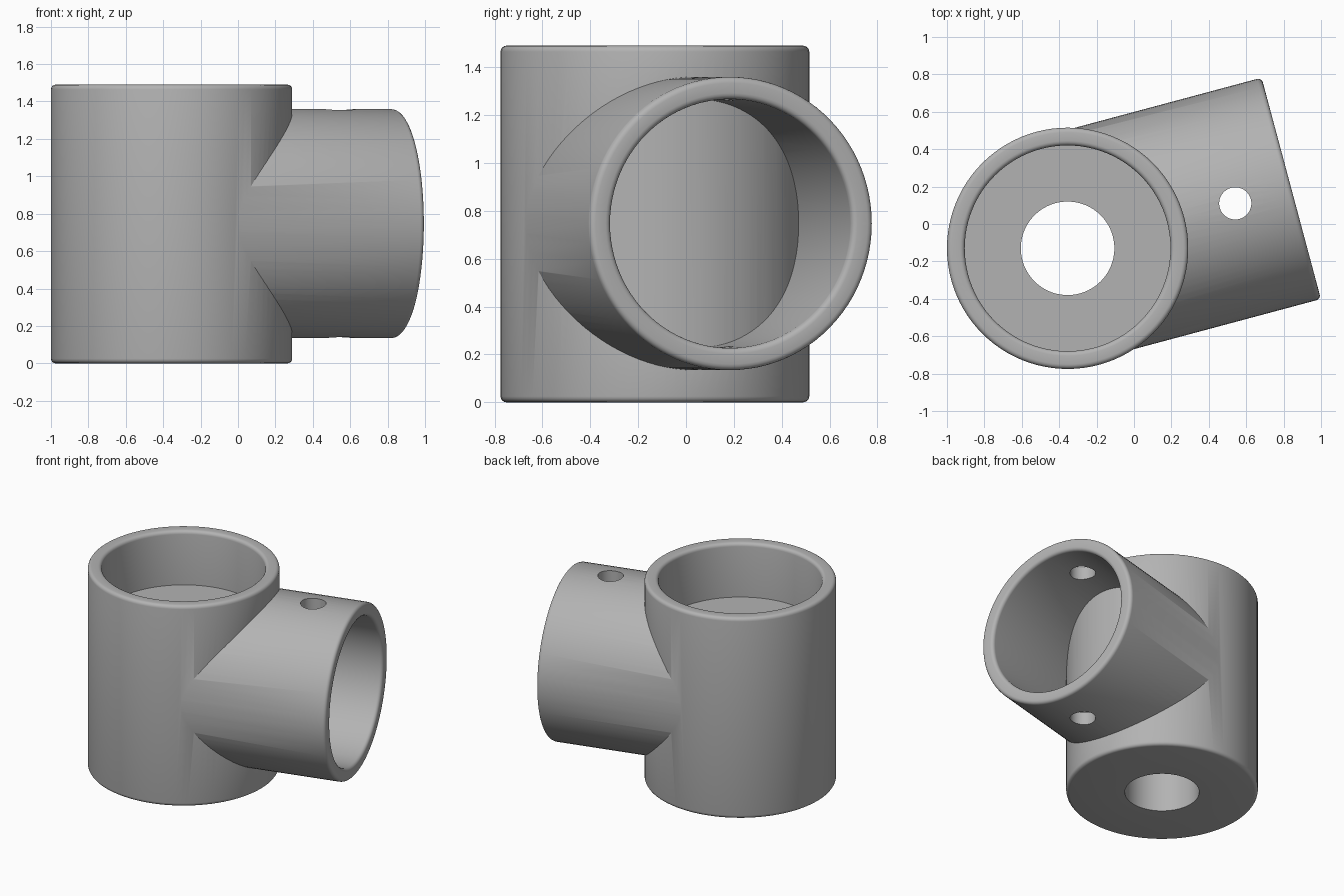
import bpy, bmesh
from math import cos, sin, pi, radians
from mathutils import Vector, Matrix

if "Cube" in bpy.data.objects:
    bpy.data.objects.remove(bpy.data.objects["Cube"], do_unlink=True)

SEGMENTS = 96
AXIS = Vector((-0.355, -0.13, 0))      # centre line of the upright socket
HEIGHT, MID = 1.49, 0.747
ANGLE = radians(15)                    # sideways turn of the branch
REACH = 1.238
EDGE = 0.025

grey = bpy.data.materials.new("plain grey")
grey.use_nodes = True
colour = (0.45, 0.45, 0.45, 1)
grey.diffuse_color = colour
grey.node_tree.nodes["Principled BSDF"].inputs["Base Color"].default_value = colour


def rounded(profile):
    """Turn (radius, height, rounding) corners into a closed outline."""
    points = []
    for i, (r, z, rounding) in enumerate(profile):
        here = Vector((r, z))
        if not rounding:
            points.append(here)
            continue
        before = Vector(profile[i - 1][:2])
        after = Vector(profile[(i + 1) % len(profile)][:2])
        a = (before - here).normalized() * rounding
        b = (after - here).normalized() * rounding
        for k in range(5):
            t = k / 4 * pi / 2
            points.append(here + a * (1 - sin(t)) + b * (1 - cos(t)))
    return points


def ring(name, profile, matrix):
    """Revolve a closed outline into a hollow solid."""
    outline = rounded(profile)
    bm = bmesh.new()
    loops = []
    for s in range(SEGMENTS):
        t = 2 * pi * s / SEGMENTS
        loops.append([bm.verts.new((p.x * cos(t), p.x * sin(t), p.y)) for p in outline])
    n = len(outline)
    for s in range(SEGMENTS):
        a, b = loops[s], loops[(s + 1) % SEGMENTS]
        for k in range(n):
            bm.faces.new((a[k], b[k], b[(k + 1) % n], a[(k + 1) % n]))
    bmesh.ops.recalc_face_normals(bm, faces=bm.faces)
    mesh = bpy.data.meshes.new(name)
    bm.to_mesh(mesh)
    bm.free()
    mesh.materials.append(grey)
    obj = bpy.data.objects.new(name, mesh)
    obj.matrix_world = matrix
    bpy.context.collection.objects.link(obj)
    return obj


def cylinder(name, radius, location):
    bpy.ops.mesh.primitive_cylinder_add(vertices=SEGMENTS, radius=radius,
                                        depth=3, location=location)
    obj = bpy.context.object
    obj.name = name
    obj.hide_render = True
    obj.data.materials.append(grey)
    return obj


def combine(target, tool, operation):
    """Apply a boolean and discard the tool."""
    bpy.ops.object.select_all(action="DESELECT")
    bpy.context.view_layer.objects.active = target
    target.select_set(True)
    mod = target.modifiers.new("combine", "BOOLEAN")
    mod.operation, mod.solver, mod.object = operation, "EXACT", tool
    bpy.ops.object.modifier_apply(modifier=mod.name)
    bpy.data.objects.remove(tool, do_unlink=True)


# Upright socket: open cup on top of a floor with a central hole
socket = ring("pipe_fitting", [
    (0.25, 0, 0), (0.645, 0, EDGE), (0.645, HEIGHT, EDGE),
    (0.55, HEIGHT, EDGE), (0.55, 1.09, 0), (0.25, 1.09, 0),
], Matrix.Translation(AXIS))

# Side branch: tube that stops against the socket wall
turn = Matrix.Rotation(ANGLE, 4, "Z") @ Matrix.Rotation(pi / 2, 4, "Y")
branch = ring("side_branch", [
    (0.52, 0, 0), (0.6125, 0, 0), (0.6125, REACH, EDGE), (0.52, REACH, EDGE),
], Matrix.Translation(AXIS + Vector((0, 0, MID))) @ turn)
combine(branch, cylinder("socket_core", 0.62, AXIS + Vector((0, 0, MID))), "DIFFERENCE")

# Pin hole straight through both branch walls
pin = AXIS + Vector((cos(ANGLE), sin(ANGLE), 0)) * 0.928 + Vector((0, 0, MID))
combine(branch, cylinder("pin_hole", 0.086, pin), "DIFFERENCE")
combine(socket, branch, "UNION")

bpy.ops.object.shade_smooth_by_angle(angle=radians(30))
